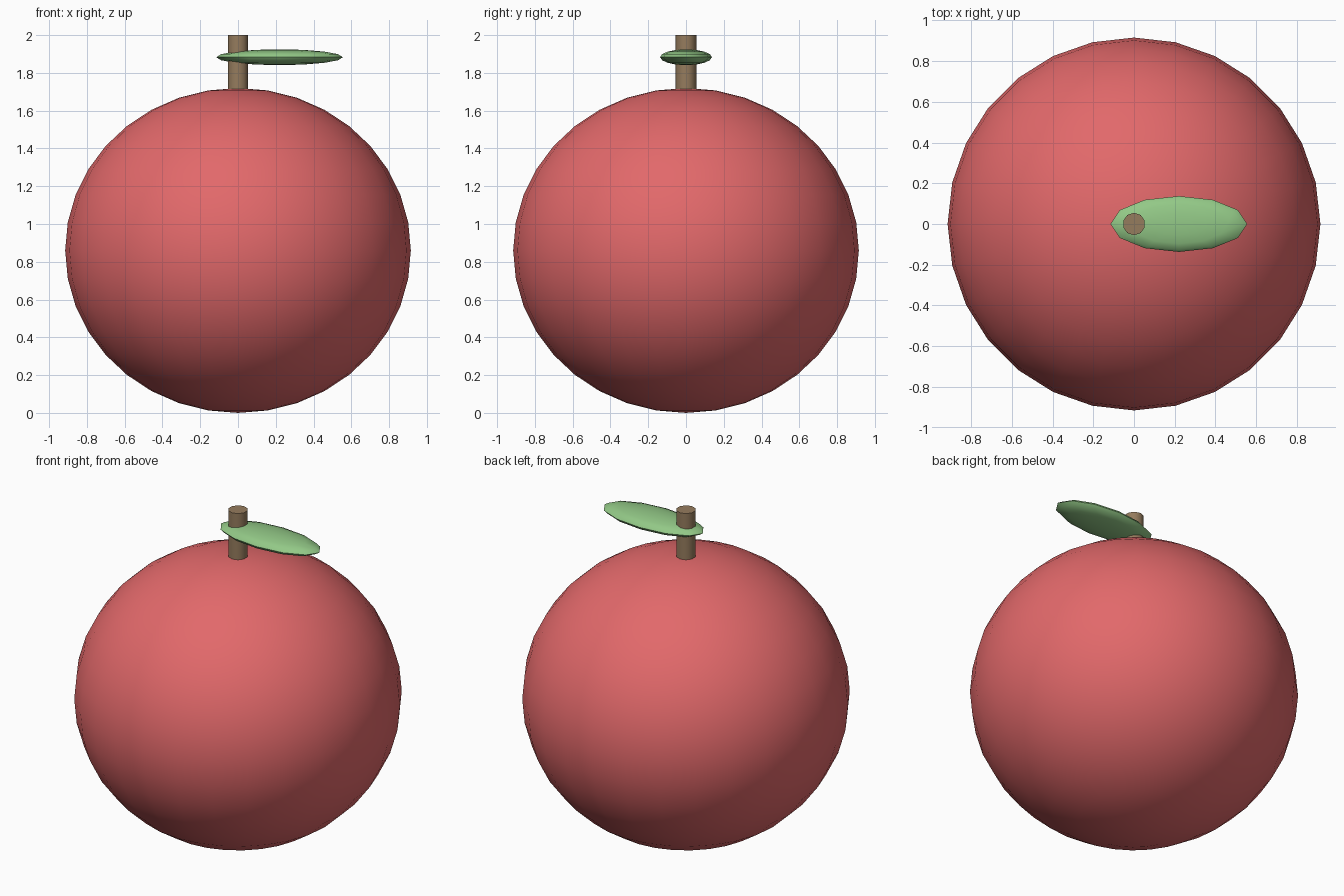
import bpy, math

if "Cube" in bpy.data.objects:
    bpy.data.objects.remove(bpy.data.objects["Cube"])


def finish(name, color, scale=(1, 1, 1)):
    """Name, scale, colour and smooth the active object."""
    ob = bpy.context.object
    ob.name = name
    ob.scale = scale
    bpy.ops.object.transform_apply(location=False, rotation=False, scale=True)
    mat = bpy.data.materials.new(name + "_color")
    mat.diffuse_color = (*color, 1)
    mat.use_nodes = True
    mat.node_tree.nodes["Principled BSDF"].inputs["Base Color"].default_value = mat.diffuse_color
    ob.data.materials.append(mat)
    bpy.ops.object.shade_smooth_by_angle(angle=math.radians(50))
    return ob


def ellipsoid(name, color, center, radii, segments, rings):
    bpy.ops.mesh.primitive_uv_sphere_add(segments=segments, ring_count=rings,
                                         radius=1, location=center)
    return finish(name, color, radii)


# Fruit: slightly squashed sphere
fruit = ellipsoid("fruit", (0.76, 0.14, 0.145), (0, 0, 0.86),
                  (0.915, 0.915, 0.86), 28, 18)

# Stem: short cylinder rising from the top of the fruit
bpy.ops.mesh.primitive_cylinder_add(vertices=10, radius=0.055, depth=0.30,
                                    location=(0, 0, 1.85))
finish("stem", (0.30, 0.20, 0.11))

# Leaf: flattened ellipsoid threaded by the stem
leaf = ellipsoid("leaf", (0.29, 0.58, 0.24), (0.22, 0, 1.883),
                 (0.335, 0.137, 0.042), 12, 8)
leaf.data.shade_smooth()
